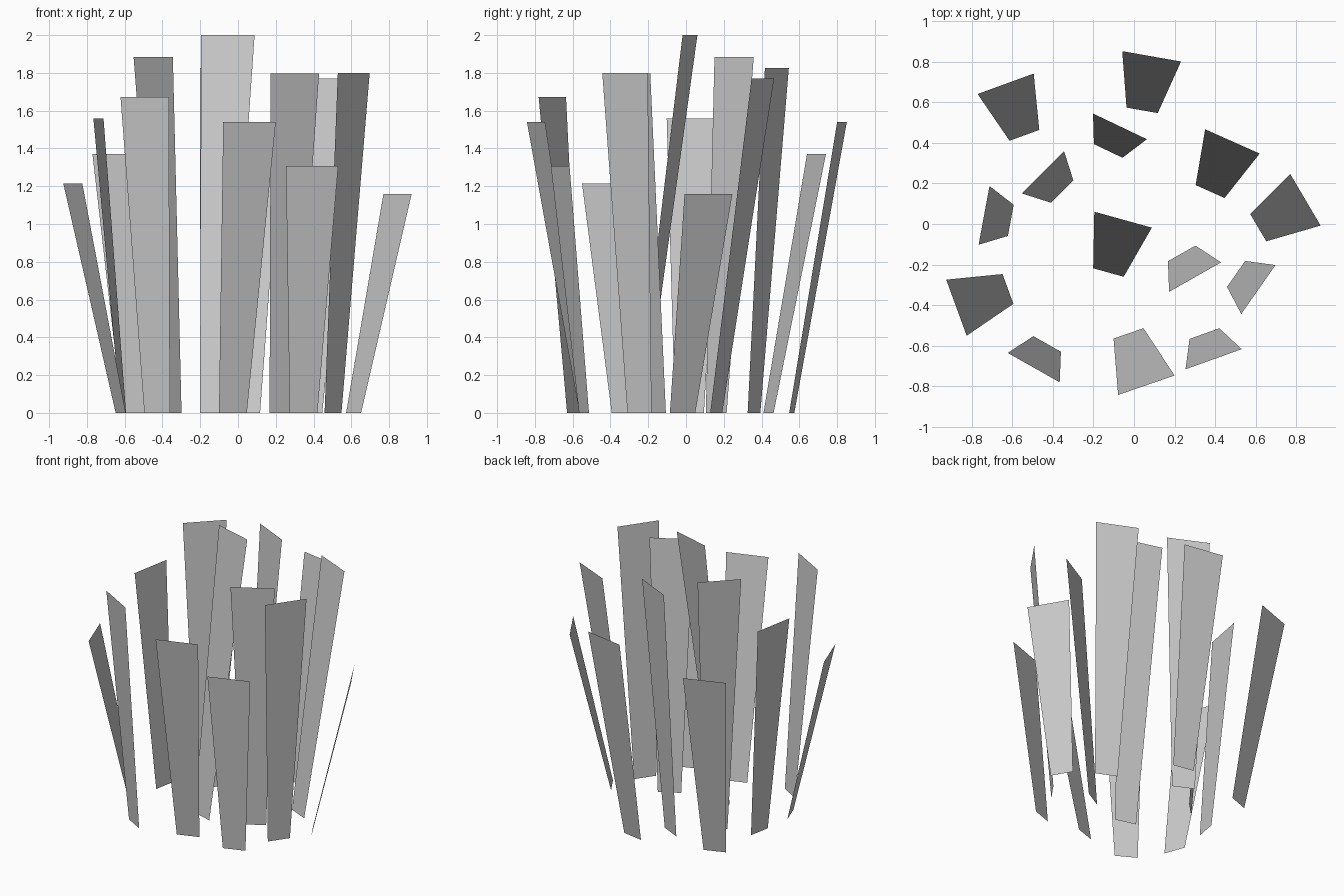
import bpy
from math import radians, cos, sin
from mathutils import Vector

if "Cube" in bpy.data.objects:
    bpy.data.objects.remove(bpy.data.objects["Cube"])

BASE_HALF, TOP_HALF = 0.078, 0.147   # every blade widens towards its top
FAR, NEAR = 0.27, 0.134              # the two amounts of lean

# base centre x, y, direction of lean in degrees, lean, height
blades = [
    (0.04, 0.56, 80, FAR, 1.54),
    (-0.54, 0.437, 110, FAR, 1.37),
    (-0.127, 0.36, 64.5, NEAR, 1.825),
    (-0.354, 0.16, 135, NEAR, 1.885),
    (0.375, 0.16, 66, FAR, 1.77),
    (0.612, -0.018, 30.5, FAR, 1.16),
    (-0.607, 0.018, 169.5, NEAR, 1.558),
    (-0.126, -0.239, 74.5, FAR, 2.0),
    (-0.621, -0.32, 200, FAR, 1.215),
    (-0.027, -0.539, -71, FAR, 1.54),
    (-0.428, -0.591, -119.5, NEAR, 1.672),
    (0.347, -0.54, -70.3, NEAR, 1.308),
    (0.235, -0.145, -60.5, NEAR, 1.797),
    (0.503, -0.246, -35, NEAR, 1.8),
]


def grass_blade(x, y, heading, lean, height):
    """One flat tapered card, leaning square to its own width."""
    a = radians(heading)
    out = Vector((cos(a), sin(a), 0))
    side = Vector((-sin(a), cos(a), 0))
    base = Vector((x, y, 0))
    top = base + out * lean + Vector((0, 0, height))
    verts = [base - side * BASE_HALF, base + side * BASE_HALF,
             top + side * TOP_HALF, top - side * TOP_HALF]
    mesh = bpy.data.meshes.new("grass_blade")
    mesh.from_pydata(verts, [], [(0, 1, 2, 3)])
    obj = bpy.data.objects.new("grass_blade", mesh)
    bpy.context.collection.objects.link(obj)


# Clump of blades
for blade in blades:
    grass_blade(*blade)
